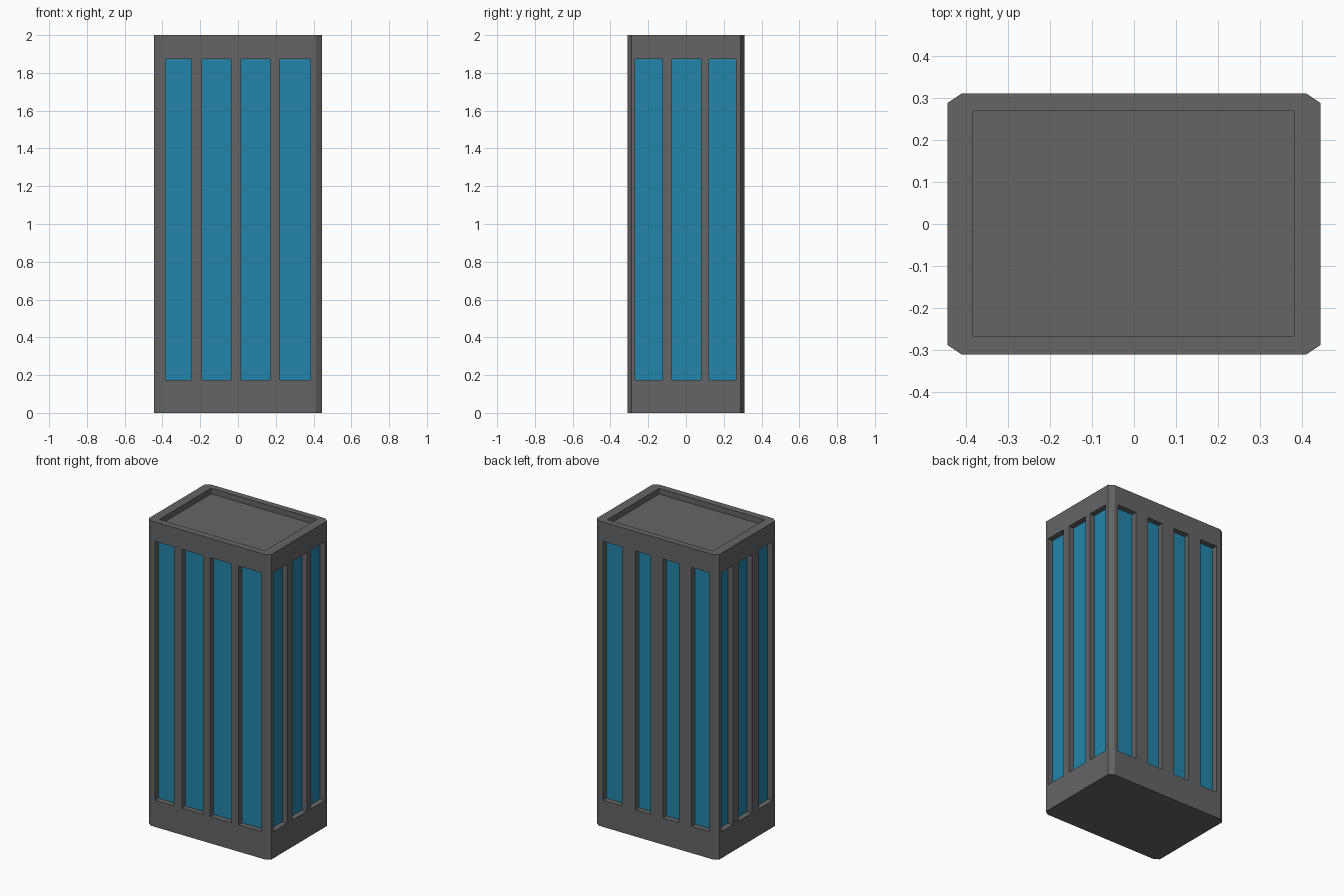
import bpy, bmesh
from mathutils import Matrix, Vector

if "Cube" in bpy.data.objects:
    bpy.data.objects.remove(bpy.data.objects["Cube"])

HX, HY, H = 0.445, 0.311, 2.0      # half width, half depth, height
Z0, Z1 = 0.175, 1.873              # window bottom and top
DEPTH, GLASS = 0.04, 0.004         # window recess, pane thickness


def add_box(bm, lo, hi):
    lo, hi = Vector(lo), Vector(hi)
    m = Matrix.Translation((lo + hi) / 2) @ Matrix.Diagonal((*(hi - lo), 1))
    bmesh.ops.create_cube(bm, size=1, matrix=m)


def finish(bm, name, colour):
    bmesh.ops.recalc_face_normals(bm, faces=bm.faces)
    mesh = bpy.data.meshes.new(name)
    bm.to_mesh(mesh)
    bm.free()
    ob = bpy.data.objects.new(name, mesh)
    bpy.context.collection.objects.link(ob)
    ob.data.materials.append(colour)
    return ob


def material(name, rgb):
    mat = bpy.data.materials.new(name)
    mat.diffuse_color = (*rgb, 1)
    mat.use_nodes = True
    mat.node_tree.nodes["Principled BSDF"].inputs["Base Color"].default_value = mat.diffuse_color
    return mat


concrete = material("dark_grey_wall", (0.13, 0.13, 0.13))
glass_mat = material("blue_glass", (0.017, 0.235, 0.415))

# Tower body: rectangle with clipped corners, extruded up
bm = bmesh.new()
cx, cy = 0.033, 0.022
outline = [(HX - cx, -HY), (HX, cy - HY), (HX, HY - cy), (HX - cx, HY),
           (cx - HX, HY), (-HX, HY - cy), (-HX, cy - HY), (cx - HX, -HY)]
base = bm.faces.new([bm.verts.new((x, y, 0)) for x, y in outline])
top = bmesh.ops.extrude_face_region(bm, geom=[base])["geom"]
bmesh.ops.translate(bm, vec=(0, 0, H),
                    verts=[g for g in top if isinstance(g, bmesh.types.BMVert)])
# keep a floor if the extrusion consumed the base face
bmesh.ops.holes_fill(bm, edges=[e for e in bm.edges if e.is_boundary])
body = finish(bm, "tower_body", concrete)

# Window strips per side: (axis, sign, spans along the wall)
walls = [
    ("y", -1, [(-.385, -.247), (-.19, -.036), (.016, .17), (.222, .383)]),
    ("y", 1, [(-.383, -.258), (-.166, -.052), (.041, .15), (.246, .384)]),
    ("x", 1, [(-.27, -.125), (-.073, .08), (.122, .266)]),
    ("x", -1, [(-.262, -.12), (-.05, .09), (.15, .268)]),
]


def strip(bm, axis, sign, span, inner, outer):
    a, b = sorted((sign * inner, sign * outer))
    if axis == "y":
        add_box(bm, (span[0], a, Z0), (span[1], b, Z1))
    else:
        add_box(bm, (a, span[0], Z0), (b, span[1], Z1))


cut, panes = bmesh.new(), bmesh.new()
for axis, sign, spans in walls:
    face = HX if axis == "x" else HY
    for span in spans:
        strip(cut, axis, sign, span, face - DEPTH, face + 0.05)
        strip(panes, axis, sign, span, face - DEPTH - GLASS, face - DEPTH + GLASS)

# Sunken roof
add_box(cut, (-.384, -.267, H - 0.037), (.382, .27, H + 0.1))
cutter = finish(cut, "recess_cutter", concrete)
cutter.hide_render = True
glass = finish(panes, "window_panes", glass_mat)

# Cut the recesses and bake the result
mod = body.modifiers.new("recesses", "BOOLEAN")
mod.operation = "DIFFERENCE"
mod.solver = "EXACT"
mod.object = cutter
bpy.context.view_layer.objects.active = body
bpy.ops.object.modifier_apply(modifier=mod.name)
bpy.data.objects.remove(cutter)
